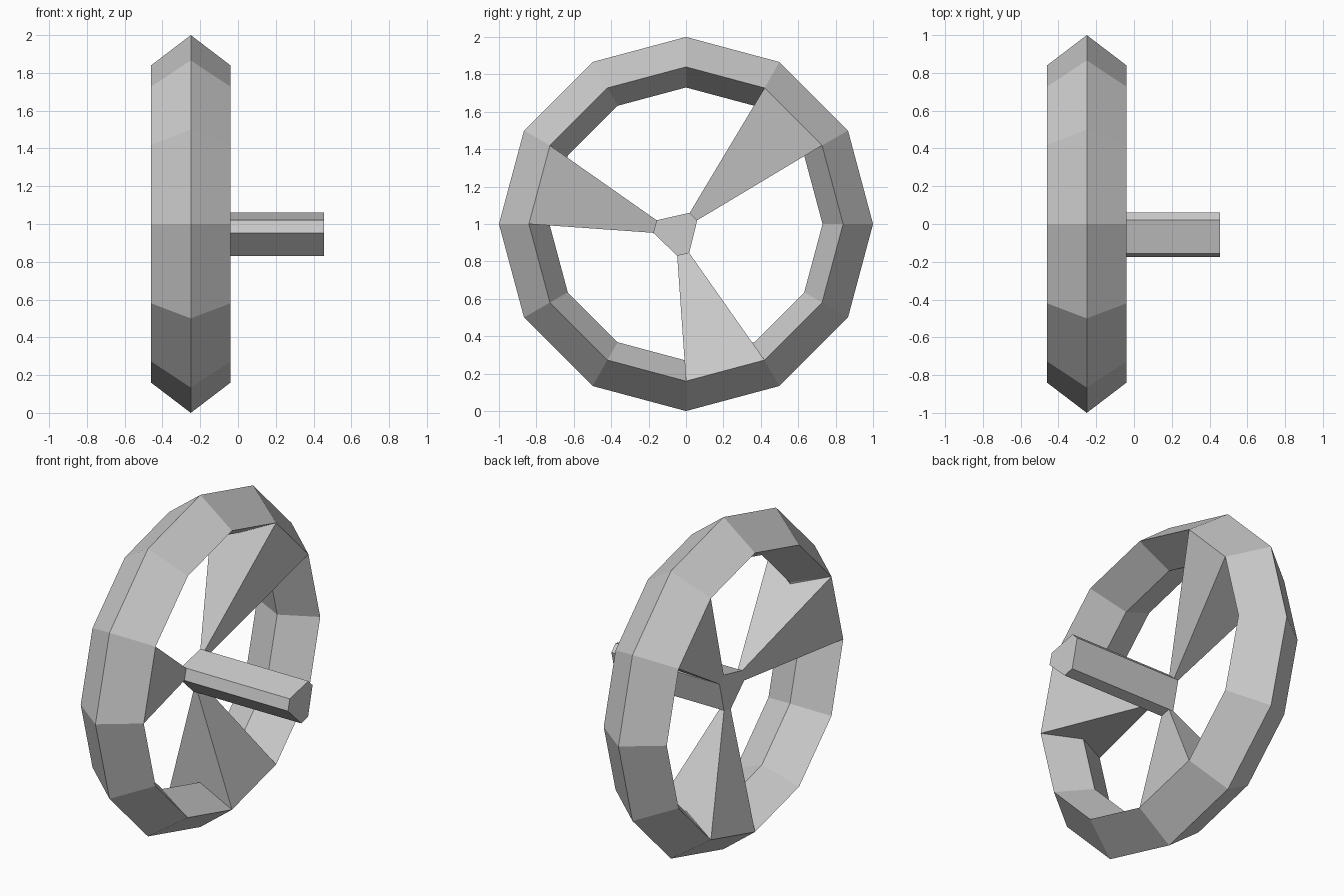
import bpy
from math import cos, sin, radians

if "Cube" in bpy.data.objects:
    bpy.data.objects.remove(bpy.data.objects["Cube"])

CX, CZ = -0.25, 1.0       # wheel centre
R_OUT, R_SIDE, R_IN = 1.0, 0.84, 0.73
HALF_W = 0.21             # half width of the rim
HUB_W = 0.015             # half thickness of the spokes at the hub


def make(name, verts, faces):
    me = bpy.data.meshes.new(name)
    me.from_pydata(verts, [], faces)
    ob = bpy.data.objects.new(name, me)
    bpy.context.collection.objects.link(ob)
    # consistent outward normals
    bpy.context.view_layer.objects.active = ob
    ob.select_set(True)
    bpy.ops.object.mode_set(mode='EDIT')
    bpy.ops.mesh.select_all(action='SELECT')
    bpy.ops.mesh.normals_make_consistent(inside=False)
    bpy.ops.object.mode_set(mode='OBJECT')
    ob.select_set(False)
    return ob


def polar(r, deg):
    return r * cos(radians(deg)), CZ + r * sin(radians(deg))


def prism(name, loop_a, loop_b):
    n = len(loop_a)
    sides = [(i, (i + 1) % n, n + (i + 1) % n, n + i) for i in range(n)]
    return make(name, loop_a + loop_b,
                [tuple(range(n)), tuple(range(n, 2 * n))] + sides)


# Rim: kite-shaped section swept around 12 sides
section = [(0, R_OUT), (HALF_W, R_SIDE), (0, R_IN), (-HALF_W, R_SIDE)]
verts = [(CX + dx, *polar(r, 30 * i)) for i in range(12) for dx, r in section]
faces = [(4 * i + j, 4 * i + (j + 1) % 4,
          4 * ((i + 1) % 12) + (j + 1) % 4, 4 * ((i + 1) % 12) + j)
         for i in range(12) for j in range(4)]
make("rim", verts, faces)

# Axle: slightly irregular hexagon (y, z), one short side per spoke
hexagon = [(0.06, 1.02), (0.02, 1.06), (-0.157, 1.02),
           (-0.175, 0.953), (-0.047, 0.83), (0.017, 0.845)]
prism("axle", [(CX - HUB_W, y, z) for y, z in hexagon],
      [(0.455, y, z) for y, z in hexagon])

# Spokes: wedges from a rim segment down to a short hub side
for k in range(3):
    a = 30 + 120 * k
    ends = []
    for (p, q), w in (((polar(R_SIDE, a), polar(R_SIDE, a + 30)), HALF_W),
                      ((hexagon[2 * k], hexagon[2 * k + 1]), HUB_W)):
        ends.append([(CX - w, *p), (CX + w, *p), (CX + w, *q), (CX - w, *q)])
    prism(f"spoke_{k + 1}", *ends)
